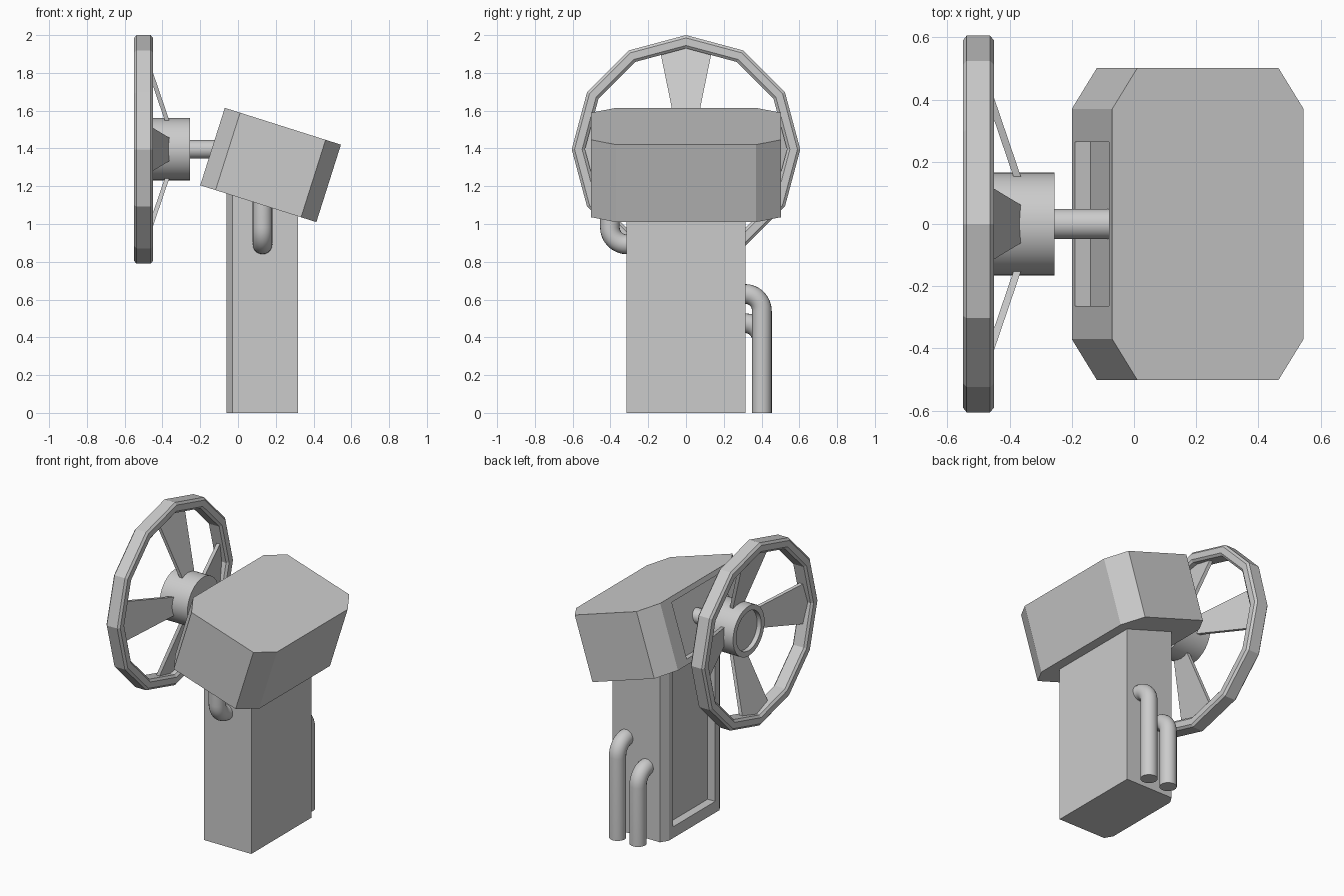
import bpy, bmesh, math
from mathutils import Matrix, Vector

if "Cube" in bpy.data.objects:
    bpy.data.objects.remove(bpy.data.objects["Cube"])

AXIS_Z = 1.395          # height of the wheel axle
PIPE_R = 0.052


def finish(name, bm, smooth=False):
    bmesh.ops.recalc_face_normals(bm, faces=bm.faces[:])
    mesh = bpy.data.meshes.new(name)
    bm.to_mesh(mesh)
    bm.free()
    ob = bpy.data.objects.new(name, mesh)
    bpy.context.collection.objects.link(ob)
    if smooth:
        bpy.ops.object.select_all(action='DESELECT')
        bpy.context.view_layer.objects.active = ob
        ob.select_set(True)
        bpy.ops.object.shade_smooth_by_angle(angle=math.radians(35))
    return ob


def prism(outline, z0, z1):
    """Extrude an xy outline upwards."""
    bm = bmesh.new()
    base = bm.faces.new([bm.verts.new((x, y, z0)) for x, y in outline])
    top = bmesh.ops.extrude_face_region(bm, geom=[base])['geom']
    for v in top:
        if isinstance(v, bmesh.types.BMVert):
            v.co.z = z1
    bmesh.ops.recalc_face_normals(bm, faces=bm.faces[:])
    return bm


def recess(bm, half_y, z0, z1, depth):
    """Sink a rectangular panel into the -x face."""
    face = min(bm.faces, key=lambda f: f.normal.x)
    mid = face.calc_center_median().z
    bmesh.ops.inset_individual(bm, faces=[face], thickness=0.02)
    for v in face.verts:
        v.co.y = math.copysign(half_y, v.co.y)
        v.co.z = z1 if v.co.z > mid else z0
    bmesh.ops.inset_individual(bm, faces=[face], thickness=0.0, depth=0.0)
    for v in face.verts:
        v.co.x += depth


def lathe(name, profile, sides, smooth):
    """Spin a closed (x, radius) profile around the wheel axle."""
    bm = bmesh.new()
    rings = []
    for i in range(sides):
        a = 2 * math.pi * i / sides
        rings.append([bm.verts.new((x, r * math.sin(a), AXIS_Z + r * math.cos(a)))
                      for x, r in profile])
    n = len(profile)
    for i in range(sides):
        a, b = rings[i], rings[(i + 1) % sides]
        for j in range(n):
            k = (j + 1) % n
            bm.faces.new((a[j], a[k], b[k], b[j]))
    bmesh.ops.remove_doubles(bm, verts=bm.verts[:], dist=0.0005)
    return finish(name, bm, smooth)


def pipe(name, x, y, z_end, z_bend, sides=20, steps=8, bend=0.09):
    """Vertical pipe from z_end that elbows into the column at z_bend."""
    side = math.copysign(1, y)
    up = math.copysign(1, z_bend - z_end)
    path = [(y, z_end, 0.0)]
    for i in range(steps + 1):
        a = math.pi / 2 * i / steps
        path.append((y - side * bend * (1 - math.cos(a)),
                     z_bend - up * bend * (1 - math.sin(a)), a))
    path.append((y - side * (bend + 0.06), z_bend, math.pi / 2))
    bm = bmesh.new()
    rings = []
    for py, pz, a in path:
        out = Vector((0, side * math.cos(a), up * math.sin(a)))
        ring = []
        for i in range(sides):
            t = 2 * math.pi * i / sides
            ring.append(bm.verts.new(Vector((x, py, pz)) + PIPE_R *
                        (math.cos(t) * out + math.sin(t) * Vector((1, 0, 0)))))
        rings.append(ring)
    for a, b in zip(rings, rings[1:]):
        for i in range(sides):
            j = (i + 1) % sides
            bm.faces.new((a[i], a[j], b[j], b[i]))
    bm.faces.new(rings[0])
    bm.faces.new(rings[-1])
    return finish(name, bm, True)


# Column with chamfered -x corners and a sunken panel
column = prism([(0.318, -0.315), (0.318, 0.315), (-0.03, 0.315),
                (-0.06, 0.265), (-0.06, -0.265), (-0.03, -0.315)], 0, 1.2)
for v in column.verts:          # slope the hidden top to stay inside the head
    if v.co.z > 1:
        v.co.z = 1.2 - 0.31 * (v.co.x + 0.06)
recess(column, 0.22, 0.075, 1.15, 0.055)
finish("column", column)

# Tilted head with clipped corners and a sunken panel
L, W = 0.3225, 0.502
head = prism([(L, -0.37), (L, 0.37), (L - 0.085, W), (0.085 - L, W),
              (-L, 0.37), (-L, -0.37), (0.085 - L, -W), (L - 0.085, -W)],
             -0.215, 0.215)
recess(head, 0.263, -0.182, 0.182, 0.052)
head.transform(Matrix.Translation((0.1725, 0, 1.3125)) @
               Matrix.Rotation(math.radians(17.6), 4, 'Y'))
finish("head", head)

# Twelve-sided wheel rim with bevelled edges
c, s = 0.012, 0.015
lathe("wheel_rim", [(-0.55, 0.535 + s), (-0.55, 0.605 - s), (-0.55 + c, 0.605),
                    (-0.45 - c, 0.605), (-0.45, 0.605 - s), (-0.45, 0.535 + s),
                    (-0.45 - c, 0.535), (-0.55 + c, 0.535)], 12, False)

# Hub with a dished face, and the axle
lathe("wheel_hub", [(-0.43, 0), (-0.43, 0.13), (-0.46, 0.13), (-0.46, 0.165),
                    (-0.255, 0.165), (-0.255, 0)], 32, True)
lathe("axle", [(-0.27, 0), (-0.27, 0.049), (-0.04, 0.049), (-0.04, 0)], 24, True)

# Four flared, dished spokes
for i in range(4):
    bm = bmesh.new()
    ends = []
    for r, x, w in ((0.145, -0.361, 0.06), (0.55, -0.499, 0.143)):
        ends.append([bm.verts.new((x + dx, y, r)) for dx, y in
                     ((0, -w), (0, w), (-0.024, w), (-0.024, -w))])
    a, b = ends
    bm.faces.new(a)
    bm.faces.new(b)
    for j in range(4):
        k = (j + 1) % 4
        bm.faces.new((a[j], a[k], b[k], b[j]))
    bm.transform(Matrix.Translation((0, 0, AXIS_Z)) @
                 Matrix.Rotation(i * math.pi / 2, 4, 'X'))
    finish(f"wheel_spoke_{i + 1}", bm)

# Pipes: two floor pipes at the back, one from the head at the front
pipe("tall_floor_pipe", 0.22, 0.402, 0.0, 0.63)
pipe("short_floor_pipe", 0.07, 0.402, 0.0, 0.475)
pipe("head_pipe", 0.13, -0.403, 1.15, 0.892)
